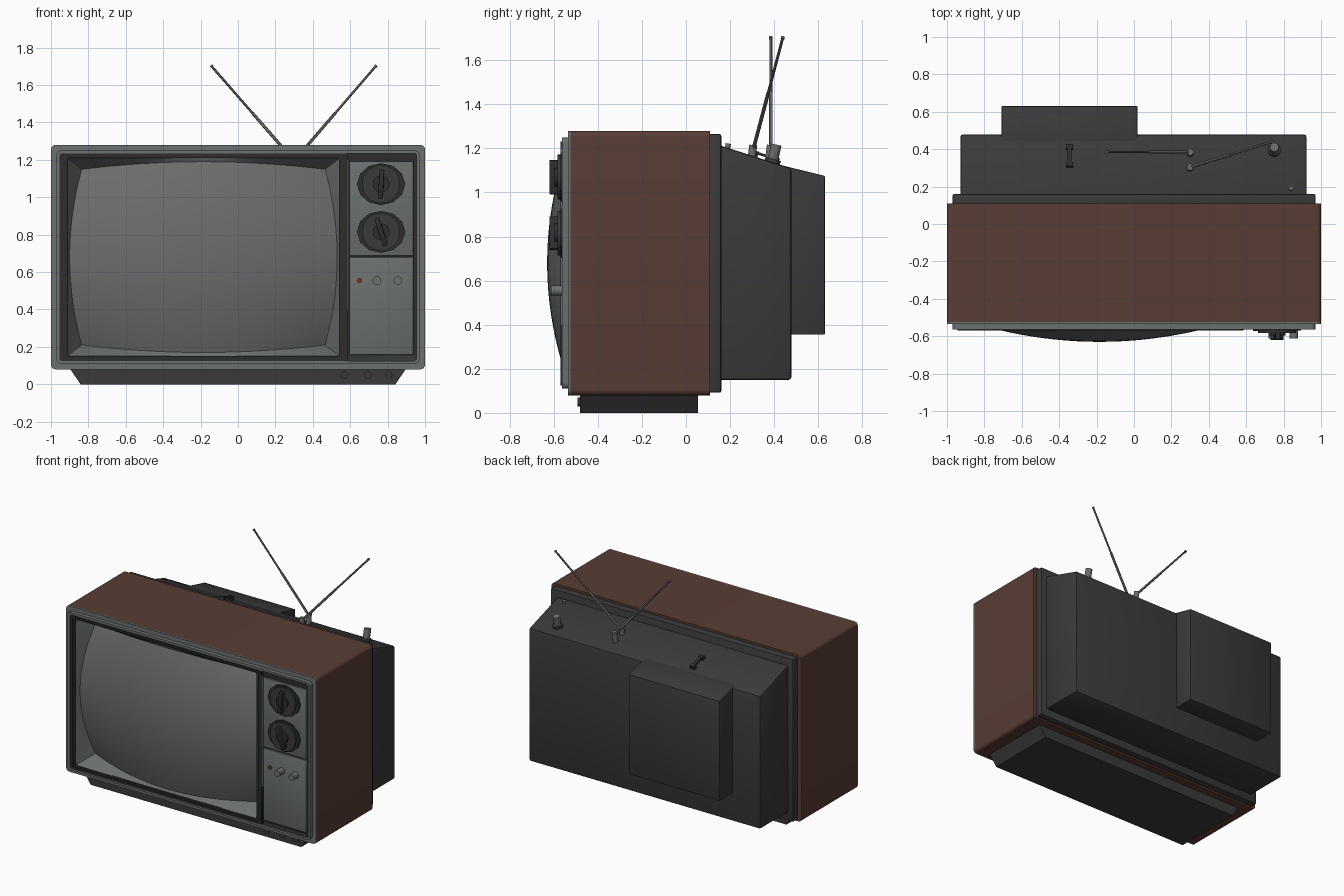
import bpy, bmesh, math
from mathutils import Vector, Matrix

old = bpy.data.objects.get("Cube")
if old:
    bpy.data.objects.remove(old, do_unlink=True)


def material(name, r, g, b):
    m = bpy.data.materials.new(name)
    m.use_nodes = True
    m.diffuse_color = (r, g, b, 1)
    bsdf = next(n for n in m.node_tree.nodes if n.type == 'BSDF_PRINCIPLED')
    bsdf.inputs["Base Color"].default_value = (r, g, b, 1)
    bsdf.inputs["Roughness"].default_value = 0.6
    return m


BROWN = material("brown wood", 0.1, 0.046, 0.036)
DARK = material("dark plastic", 0.042, 0.042, 0.042)
BLACK = material("black plastic", 0.026, 0.027, 0.027)
GREY = material("grey trim", 0.145, 0.162, 0.158)
GLASS = material("screen glass", 0.145, 0.155, 0.15)
METAL = material("antenna metal", 0.15, 0.15, 0.15)
RED = material("red lamp", 0.2, 0.025, 0.02)


def finish(name, bm, mat, bevel=0.0):
    bmesh.ops.recalc_face_normals(bm, faces=bm.faces)
    if bevel:
        bmesh.ops.bevel(bm, geom=list(bm.edges), offset=bevel, segments=2,
                        profile=0.5, affect='EDGES')
    me = bpy.data.meshes.new(name)
    bm.to_mesh(me)
    bm.free()
    me.materials.append(mat)
    for p in me.polygons:
        p.use_smooth = True
    me.set_sharp_from_angle(angle=math.radians(30))
    ob = bpy.data.objects.new(name, me)
    bpy.context.collection.objects.link(ob)
    return ob


def box(name, x, y, z, mat, bevel=0.0):
    """Box from (min, max) pairs."""
    bm = bmesh.new()
    bmesh.ops.create_cube(bm, size=1)
    for v in bm.verts:
        v.co = [sum(r) / 2 + c * (r[1] - r[0]) for r, c in zip((x, y, z), v.co)]
    return finish(name, bm, mat, bevel)


def prism(name, profile, x, mat, bevel=0.0):
    """Side profile of (y, z) points extruded across x."""
    bm = bmesh.new()
    a, b = [[bm.verts.new((px, py, pz)) for py, pz in profile] for px in x]
    bm.faces.new(a)
    bm.faces.new(b)
    for i in range(len(a)):
        j = (i + 1) % len(a)
        bm.faces.new((a[i], a[j], b[j], b[i]))
    return finish(name, bm, mat, bevel)


def rod(name, start, end, radius, mat, sides=24, flat=1.0):
    """Cylinder between two points; flat squashes it in z."""
    s, e = Vector(start), Vector(end)
    d = e - s
    bm = bmesh.new()
    rot = d.to_track_quat('Z', 'Y').to_matrix().to_4x4()
    bmesh.ops.create_cone(bm, cap_ends=True, segments=sides, radius1=radius,
                          radius2=radius, depth=d.length,
                          matrix=Matrix.Translation((s + e) / 2) @ rot)
    for v in bm.verts:
        if flat != 1:
            v.co.z = s.z + (v.co.z - s.z) * flat
    return finish(name, bm, mat)


def rounded(x, z, r, steps=5):
    """Rounded rectangle as a list of (x, z)."""
    pts = []
    corners = ((x[1] - r, z[1] - r), (x[0] + r, z[1] - r),
               (x[0] + r, z[0] + r), (x[1] - r, z[0] + r))
    for k, (cx, cz) in enumerate(corners):
        for i in range(steps + 1):
            a = math.pi / 2 * (k + i / steps)
            pts.append((cx + r * math.cos(a), cz + r * math.sin(a)))
    return pts


def frame(name, ox, oz, ix, iz, y, mat, r_out=0.025, r_in=0.015):
    """Rectangular ring with rounded corners and a through opening."""
    bm = bmesh.new()
    out, inn = rounded(ox, oz, r_out), rounded(ix, iz, r_in)
    loops = [[bm.verts.new((px, py, pz)) for px, pz in pts]
             for pts, py in ((out, y[0]), (out, y[1]), (inn, y[1]), (inn, y[0]))]
    n = len(out)
    for k in range(4):
        a, b = loops[k], loops[(k + 1) % 4]
        for i in range(n):
            j = (i + 1) % n
            bm.faces.new((a[i], a[j], b[j], b[i]))
    return finish(name, bm, mat)


# Wooden cabinet sleeve and front trim
frame("cabinet", (-1, 1), (0.08, 1.28), (-0.96, 0.96), (0.12, 1.24), (-0.525, 0.11), BROWN)
frame("front_rim", (-1, 1), (0.08, 1.28), (-0.95, 0.95), (0.13, 1.23), (-0.535, -0.525), GREY)
frame("front_trim", (-0.97, 0.97), (0.11, 1.25), (-0.955, 0.955), (0.125, 1.235), (-0.563, -0.53), GREY)
frame("screen_surround", (-0.958, 0.585), (0.115, 1.24), (-0.912, 0.543), (0.152, 1.21),
      (-0.562, -0.5), BLACK, 0.02, 0.012)
frame("surround_ridge", (-0.945, 0.582), (0.125, 1.232), (-0.925, 0.562), (0.14, 1.218),
      (-0.57, -0.55), BLACK, 0.02, 0.012)

# Curved screen with bowed edges
CX, CZ, HX, HZ = -0.185, 0.68, 0.715, 0.51


def screen_point(u, v):
    return (CX + HX * u * (1 - 0.09 * v * v), -0.63 + 0.112 * u * u + 0.084 * v * v,
            CZ + HZ * v * (1 - 0.08 * u * u))


N = 24
bm = bmesh.new()
grid = [[bm.verts.new(screen_point(2 * i / N - 1, 2 * j / N - 1)) for i in range(N + 1)]
        for j in range(N + 1)]
for j in range(N):
    for i in range(N):
        bm.faces.new((grid[j][i], grid[j][i + 1], grid[j + 1][i + 1], grid[j + 1][i]))
screen = finish("screen", bm, GLASS)

# Sloping mask between the screen edge and its surround
bm = bmesh.new()
t = [2 * i / N - 1 for i in range(N)]
edge = ([(a, -1) for a in t] + [(1, a) for a in t]
        + [(-a, 1) for a in t] + [(-1, -a) for a in t])
inner = [bm.verts.new(screen_point(u, v)) for u, v in edge]
outer = [bm.verts.new((CX + 0.73 * u, -0.555, CZ + 0.532 * v)) for u, v in edge]
for i in range(len(edge)):
    j = (i + 1) % len(edge)
    bm.faces.new((inner[i], inner[j], outer[j], outer[i]))
finish("screen_mask", bm, GREY)

# Control panel
box("panel_back", (0.58, 0.957), (-0.548, -0.48), (0.12, 1.238), BLACK)
box("panel_upper", (0.595, 0.938), (-0.56, -0.54), (0.688, 1.192), GREY, 0.004)
box("panel_lower", (0.595, 0.938), (-0.56, -0.54), (0.158, 0.68), GREY, 0.004)
box("panel_sill", (0.595, 0.945), (-0.556, -0.54), (0.126, 0.15), DARK)
box("panel_strip", (0.579, 0.587), (-0.568, -0.54), (0.4, 1.2), GREY)

# Two channel dials with grip bars
for label, z, tilt in (("upper", 1.07, 0.06), ("lower", 0.815, -0.32)):
    rod(label + "_dial", (0.765, -0.555, z), (0.765, -0.57, z), 0.129, BLACK, 12, 0.87)
    rod(label + "_dial_face", (0.765, -0.56, z), (0.765, -0.582, z), 0.102, DARK, 32)
    rod(label + "_dial_hub", (0.765, -0.56, z), (0.765, -0.597, z), 0.045, BLACK, 32)
    grip = box(label + "_dial_grip", (-0.013, 0.013), (-0.62, -0.58), (-0.078, 0.078), BLACK, 0.004)
    grip.location = (0.765, 0, z)
    grip.rotation_euler.y = tilt

# Small knobs and lamp
rod("power_lamp", (0.65, -0.55, 0.555), (0.65, -0.572, 0.555), 0.013, RED, 16)
for i, x in enumerate((0.742, 0.855)):
    rod(f"panel_knob_{i + 1}", (x, -0.55, 0.555), (x, -0.612, 0.555), 0.023, GREY)

# Tapered plinth with three front buttons
plinth = box("plinth", (-0.9, 0.9), (-0.48, 0.055), (0, 0.085), DARK)
for v in plinth.data.vertices:
    if v.co.z < 0.01:
        v.co.x *= 0.935
for i, x in enumerate((0.57, 0.695, 0.805)):
    rod(f"plinth_button_{i + 1}", (x, -0.47, 0.05), (x, -0.492, 0.05), 0.02, DARK)

# Rear shell with sloping top and tube housing
box("rear_plate", (-0.97, 0.97), (0.09, 0.16), (0.092, 1.265), DARK, 0.008)
prism("rear_shell", [(0.14, 0.15), (0.478, 0.15), (0.478, 1.11), (0.14, 1.218)],
      (-0.928, 0.922), DARK, 0.012)
prism("tube_housing", [(0.44, 0.355), (0.63, 0.355), (0.63, 1.075), (0.44, 1.122)],
      (-0.708, 0.018), DARK, 0.004)

# Cord bracket on the sloping top
bracket = [box("bracket_bar", (-0.011, 0.011), (-0.06, 0.06), (0.012, 0.024), BLACK)]
for i, s in enumerate((-1, 1)):
    bracket.append(box(f"bracket_foot_{i + 1}", (-0.018, 0.018),
                       (s * 0.05 - 0.012, s * 0.05 + 0.012), (-0.01, 0.026), BLACK))
for part in bracket:
    part.location = (-0.345, 0.36, 1.148)
    part.rotation_euler.x = -0.31

# Telescopic antennas with pivots
for side, y, tip in (("right", 0.385, (-0.145, 0.385, 1.705)),
                     ("left", 0.305, (0.74, 0.44, 1.705))):
    foot = Vector((0.3, y, 1.195))
    tip = Vector(tip)
    rod(side + "_antenna_pivot", (0.3, y - 0.012, 1.12), (0.3, y, 1.215), 0.018, METAL, 16)
    rod(side + "_antenna_lower", foot, foot.lerp(tip, 0.5), 0.0085, METAL, 12)
    rod(side + "_antenna_upper", foot.lerp(tip, 0.45), tip, 0.0065, METAL, 12)
    rod(side + "_antenna_tip", foot.lerp(tip, 0.985), tip, 0.0085, METAL, 12)

# Sockets on the rear top
rod("socket_base", (0.75, 0.388, 1.12), (0.75, 0.398, 1.152), 0.034, DARK)
rod("socket_post", (0.75, 0.388, 1.12), (0.75, 0.41, 1.217), 0.024, METAL)
rod("top_screw", (0.84, 0.185, 1.18), (0.84, 0.192, 1.222), 0.012, METAL, 16)
